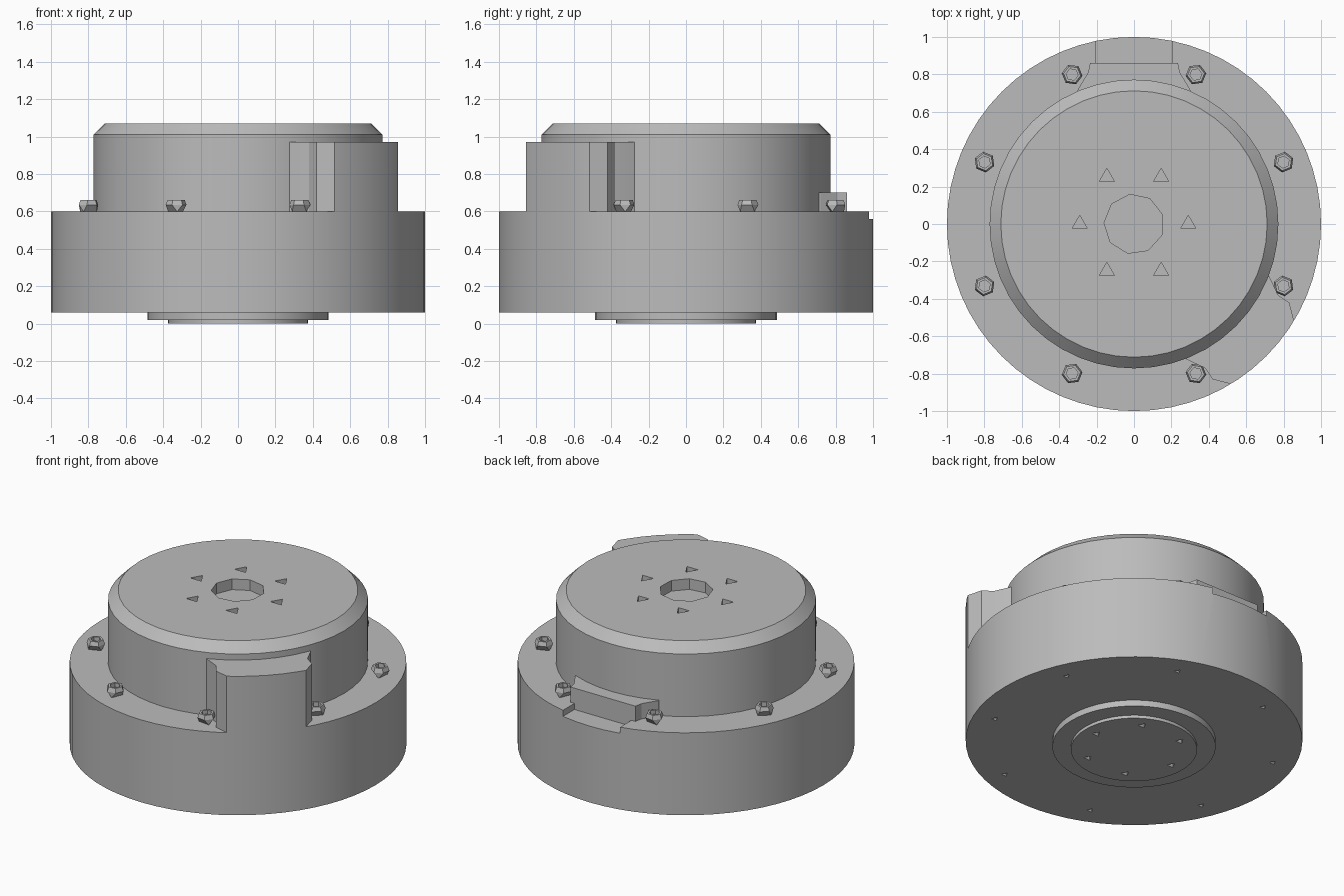
import bpy, bmesh
from math import sin, cos, pi, radians
from mathutils import Matrix

cube = bpy.data.objects.get("Cube")
if cube:
    bpy.data.objects.remove(cube, do_unlink=True)

metal = bpy.data.materials.new("grey_metal")
metal.use_nodes = True
grey = (0.5, 0.5, 0.5, 1)
metal.diffuse_color = grey
metal.node_tree.nodes["Principled BSDF"].inputs["Base Color"].default_value = grey


def finish(name, bm):
    bmesh.ops.recalc_face_normals(bm, faces=bm.faces[:])
    mesh = bpy.data.meshes.new(name)
    bm.to_mesh(mesh)
    bm.free()
    mesh.materials.append(metal)
    ob = bpy.data.objects.new(name, mesh)
    bpy.context.collection.objects.link(ob)
    return ob


def ring(r, z, sides, phase=0.0, x=0.0, y=0.0):
    return [(x + r * cos(phase + 2 * pi * i / sides),
             y + r * sin(phase + 2 * pi * i / sides), z) for i in range(sides)]


def add_stack(bm, rings):
    """Skin a stack of equal rings and cap both ends."""
    loops = [[bm.verts.new(p) for p in pts] for pts in rings]
    n = len(loops[0])
    for a, b in zip(loops, loops[1:]):
        for i in range(n):
            j = (i + 1) % n
            bm.faces.new((a[i], a[j], b[j], b[i]))
    bm.faces.new(loops[0][::-1])
    bm.faces.new(loops[-1])


def lathe(name, profile, sides):
    bm = bmesh.new()
    add_stack(bm, [ring(r, z, sides) for r, z in profile])
    return finish(name, bm)


def extrude(name, outline, z0, z1, angle):
    bm = bmesh.new()
    add_stack(bm, [[(u, t, z) for u, t in outline] for z in (z0, z1)])
    bm.transform(Matrix.Rotation(angle, 4, 'Z'))
    return finish(name, bm)


def cut(target, bm):
    """Subtract the cutter geometry from the target."""
    cutter = finish("cutter", bm)
    cutter.hide_render = True
    mod = target.modifiers.new("cut", 'BOOLEAN')
    mod.operation = 'DIFFERENCE'
    mod.solver = 'EXACT'
    mod.object = cutter
    bpy.context.view_layer.objects.active = target
    bpy.ops.object.modifier_apply(modifier=mod.name)
    bpy.data.objects.remove(cutter, do_unlink=True)


def add_holes(bm, count, circle, start, r, z0, z1):
    """Triangular holes spaced around a circle."""
    for i in range(count):
        a = start + 2 * pi * i / count
        x, y = circle * cos(a), circle * sin(a)
        add_stack(bm, [ring(r, z, 3, pi / 2, x, y) for z in (z0, z1)])


BOLT_CIRCLE = 0.865
BOLT_START = pi / 8

# Main drum with bolt holes below and a slot in its rear rim
base = lathe("base_drum", [(1, 0.06), (1, 0.6)], 64)
bm = bmesh.new()
add_holes(bm, 8, BOLT_CIRCLE, BOLT_START, 0.022, 0.03, 0.11)
slot = [(-0.207, 0.8), (0.207, 0.8), (0.207, 1.1), (-0.207, 1.1)]
add_stack(bm, [[(x, y, z) for x, y in slot] for z in (0.56, 0.7)])
cut(base, bm)

# Stepped boss underneath
boss = lathe("bottom_boss", [(0.375, 0), (0.375, 0.02), (0.485, 0.02), (0.485, 0.07)], 48)
bm = bmesh.new()
add_holes(bm, 6, 0.29, 0, 0.028, -0.02, 0.045)
cut(boss, bm)

# Chamfered upper hub with centre recess and six mounting holes
hub = lathe("upper_hub", [(0.772, 0.58), (0.772, 1.01), (0.712, 1.07)], 48)
bm = bmesh.new()
add_holes(bm, 6, 0.29, 0, 0.046, 0.98, 1.1)
add_stack(bm, [ring(0.16, z, 9, radians(98)) for z in (1.0, 1.1)])
cut(hub, bm)

# Tall connector block at the front left, flush with the drum wall
half = [(0.68, 0.32), (0.72, 0.31), (0.813, 0.276), (0.884, 0.29), (0.9695, 0.24)]
arc = [(cos(radians(a)), sin(radians(a))) for a in (11.25, 5.625, 0, -5.625, -11.25)]
block = extrude("connector_block", half + arc + [(u, -t) for u, t in half[::-1]],
                0.58, 0.97, -pi / 4)

# Low connector ledge at the back
half = [(0.68, 0.31), (0.72, 0.3), (0.81, 0.245), (0.86, 0.235)]
ledge = extrude("rear_ledge", half + [(u, -t) for u, t in half[::-1]], 0.55, 0.70, pi / 2)

for ob in (base, boss, hub, block, ledge):
    bpy.ops.object.select_all(action='DESELECT')
    ob.select_set(True)
    bpy.context.view_layer.objects.active = ob
    bpy.ops.object.shade_smooth_by_angle(angle=radians(15))

# Hex bolts with tapered undersides and sunken sockets
for i in range(8):
    a = BOLT_START + i * pi / 4
    bm = bmesh.new()
    for p in ring(0.045, 0.598, 3, pi / 6) + ring(0.056, 0.635, 6) + ring(0.046, 0.662, 6):
        bm.verts.new(p)
    bmesh.ops.convex_hull(bm, input=bm.verts[:])
    bmesh.ops.dissolve_limit(bm, angle_limit=radians(1), verts=bm.verts[:], edges=bm.edges[:])
    bm.normal_update()
    top = max(bm.faces, key=lambda f: f.calc_center_median().z)
    bmesh.ops.inset_individual(bm, faces=[top], thickness=0.014)
    socket = bmesh.ops.extrude_discrete_faces(bm, faces=[top])["faces"][0]
    bmesh.ops.translate(bm, verts=socket.verts[:], vec=(0, 0, -0.025))
    bm.transform(Matrix.Translation((BOLT_CIRCLE * cos(a), BOLT_CIRCLE * sin(a), 0))
                 @ Matrix.Rotation(a, 4, 'Z'))
    finish(f"bolt_{i + 1}", bm)
